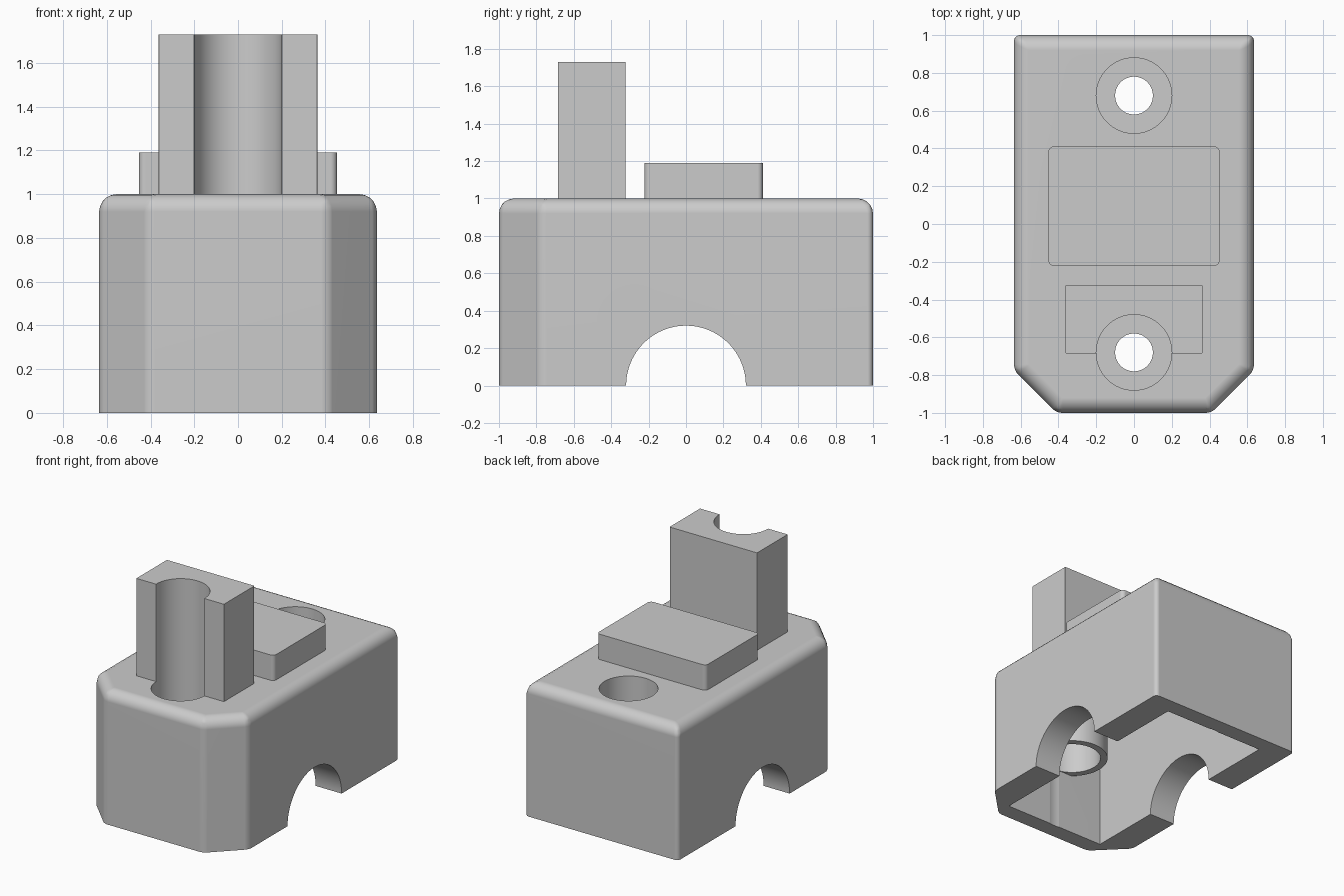
import bpy
import bmesh
from math import pi, sin, cos, radians
from mathutils import Matrix

cube = bpy.data.objects.get("Cube")
if cube:
    bpy.data.objects.remove(cube, do_unlink=True)

grey = bpy.data.materials.new("plain_grey")
grey.use_nodes = True
grey.diffuse_color = (0.6, 0.6, 0.6, 1)
grey.node_tree.nodes["Principled BSDF"].inputs["Base Color"].default_value = (0.6, 0.6, 0.6, 1)

WELL_Y = 0.68
WELL_R = 0.2


def make_object(name, bm):
    bmesh.ops.recalc_face_normals(bm, faces=bm.faces)
    mesh = bpy.data.meshes.new(name)
    bm.to_mesh(mesh)
    bm.free()
    mesh.materials.append(grey)
    obj = bpy.data.objects.new(name, mesh)
    bpy.context.collection.objects.link(obj)
    return obj


def activate(obj):
    bpy.ops.object.select_all(action='DESELECT')
    obj.select_set(True)
    bpy.context.view_layer.objects.active = obj


def prism(name, outline, z0, z1, top=0.0, side=0.0):
    """Extrude an outline upward and round its top rim and upright corners."""
    bm = bmesh.new()
    face = bm.faces.new([bm.verts.new((x, y, z0)) for x, y in outline])
    ext = bmesh.ops.extrude_face_region(bm, geom=[face])
    for v in ext["geom"]:
        if isinstance(v, bmesh.types.BMVert):
            v.co.z = z1
    bmesh.ops.recalc_face_normals(bm, faces=bm.faces)
    width = max(top, side)
    if width:
        weight = bm.edges.layers.float.new("bevel_weight_edge")
        for e in bm.edges:
            zs = [v.co.z for v in e.verts]
            if min(zs) == max(zs) == z1 or (min(zs) < max(zs)):
                if e.calc_face_angle(0) > radians(30):
                    e[weight] = (top if min(zs) == max(zs) else side) / width
                elif min(zs) == max(zs):
                    e[weight] = top / width
    obj = make_object(name, bm)
    if width:
        mod = obj.modifiers.new("rounding", 'BEVEL')
        mod.limit_method = 'WEIGHT'
        mod.width = width
        mod.segments = 5
        activate(obj)
        bpy.ops.object.modifier_apply(modifier=mod.name)
    return obj


def rectangle(x, y0, y1):
    return [(-x, y0), (x, y0), (x, y1), (-x, y1)]


def cylinder(name, radius, y, z0, z1):
    ring = [(radius * cos(i * pi / 32), y + radius * sin(i * pi / 32)) for i in range(64)]
    return prism(name, ring, z0, z1)


def combine(target, other, operation):
    mod = target.modifiers.new("combine", 'BOOLEAN')
    mod.operation = operation
    mod.solver = 'EXACT'
    mod.object = other
    activate(target)
    bpy.ops.object.modifier_apply(modifier=mod.name)
    bpy.data.objects.remove(other, do_unlink=True)


def finish(obj):
    activate(obj)
    bpy.ops.object.shade_smooth_by_angle(angle=radians(30))
    mod = obj.modifiers.new("clean_shading", 'WEIGHTED_NORMAL')
    mod.keep_sharp = True


# Housing with two clipped front corners
body = prism("housing", [(-0.41, -1), (0.41, -1), (0.635, -0.775), (0.635, 1),
                         (-0.635, 1), (-0.635, -0.775)], 0, 1, top=0.08, side=0.03)

# Open underside
combine(body, prism("cavity", rectangle(0.42, -0.875, 0.875), -0.1, 0.87), 'DIFFERENCE')

# Arched passage across the side walls
bm = bmesh.new()
bmesh.ops.create_cone(bm, cap_ends=True, segments=96, radius1=0.32, radius2=0.32,
                      depth=2, matrix=Matrix.Rotation(pi / 2, 4, 'Y'))
combine(body, make_object("arch_cutter", bm), 'DIFFERENCE')

# Screw wells: sleeve, counterbores above and below a thin shelf, and through hole
for y in (-WELL_Y, WELL_Y):
    combine(body, cylinder("sleeve", 0.25, y, 0.46, 0.93), 'UNION')
    combine(body, cylinder("upper_bore", WELL_R, y, 0.76, 1.1), 'DIFFERENCE')
    combine(body, cylinder("lower_bore", WELL_R, y, -0.1, 0.69), 'DIFFERENCE')
    combine(body, cylinder("screw_hole", 0.1, y, 0.6, 0.9), 'DIFFERENCE')
finish(body)

# Raised pad
finish(prism("raised_pad", rectangle(0.453, -0.222, 0.412), 0.98, 1.19, top=0.04, side=0.03))

# Tall post with a half-round channel in line with the front well
channel = [(WELL_R * cos(i * pi / 32), -WELL_Y + WELL_R * sin(i * pi / 32)) for i in range(33)]
post = [(0.363, -0.685), (0.363, -0.323), (-0.363, -0.323), (-0.363, -0.685), (-WELL_R, -0.685)]
finish(prism("channelled_post", post + channel[::-1] + [(WELL_R, -0.685)],
             0.98, 1.73, top=0.04, side=0.03))
